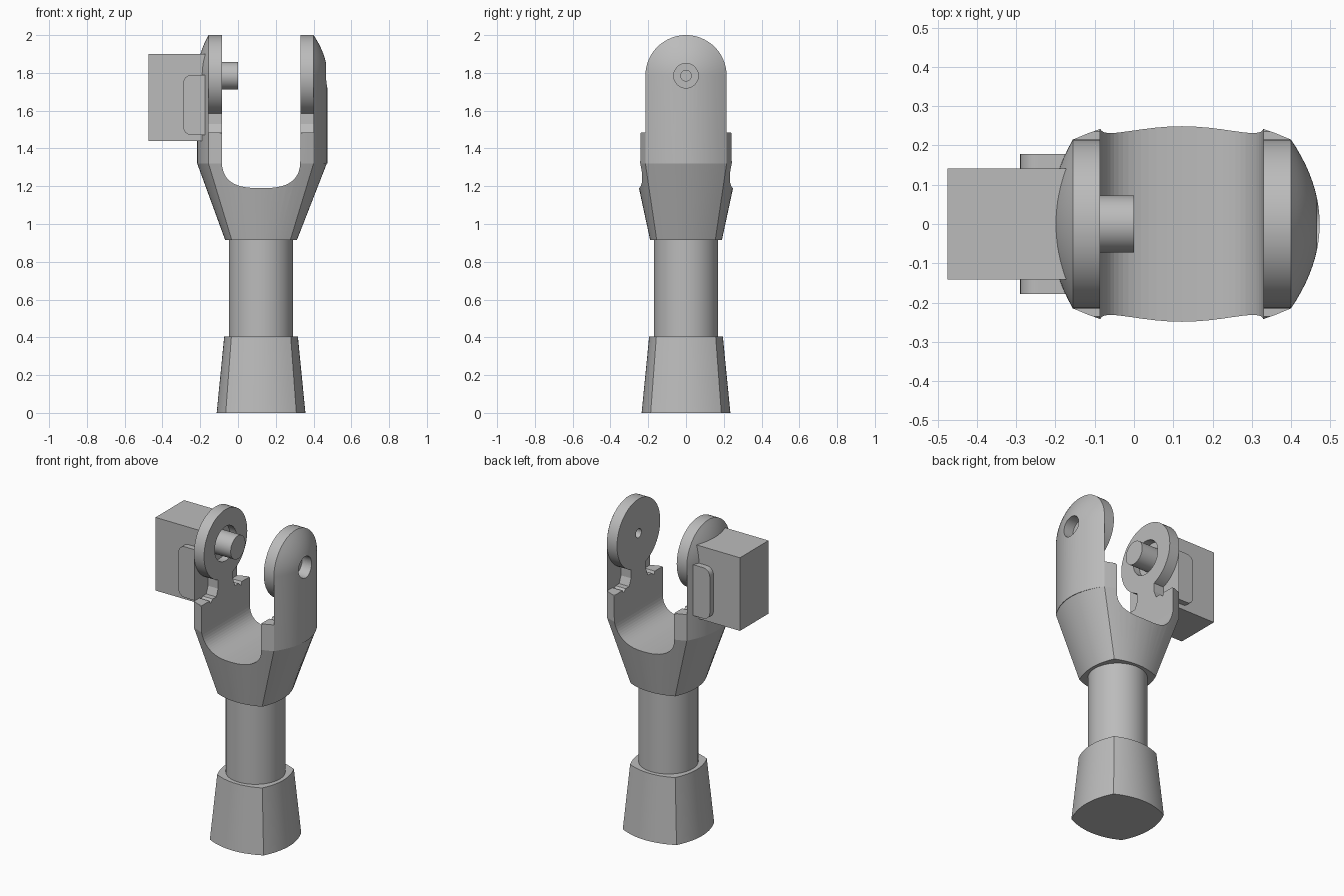
import bpy, bmesh, math
from mathutils import Matrix

cube = bpy.data.objects.get("Cube")
if cube:
    bpy.data.objects.remove(cube, do_unlink=True)

CX = 0.122        # fork axis in x
PZ = 1.785        # pivot height
R = 0.215         # arm half width
CORNER = 0.278    # fork corner offset in x
GAP = 0.208       # half of the opening between the arms

grey = bpy.data.materials.new("mid_grey")
grey.use_nodes = True
grey.diffuse_color = (0.5, 0.5, 0.5, 1)
grey.node_tree.nodes["Principled BSDF"].inputs["Base Color"].default_value = (0.5, 0.5, 0.5, 1)


def finish(name, bm):
    bmesh.ops.remove_doubles(bm, verts=bm.verts, dist=1e-5)
    bmesh.ops.recalc_face_normals(bm, faces=bm.faces)
    mesh = bpy.data.meshes.new(name)
    bm.to_mesh(mesh)
    bm.free()
    mesh.materials.append(grey)
    obj = bpy.data.objects.new(name, mesh)
    bpy.context.collection.objects.link(obj)
    return obj


def loft(name, rings):
    """Skin equal-length rings of points and cap both ends."""
    bm = bmesh.new()
    rows = [[bm.verts.new(p) for p in ring] for ring in rings]
    n = len(rows[0])
    for a, b in zip(rows, rows[1:]):
        for i in range(n):
            j = (i + 1) % n
            bm.faces.new((a[i], a[j], b[j], b[i]))
    bm.faces.new(rows[0])
    bm.faces.new(rows[-1])
    return finish(name, bm)


def bulged(z, cx, cy, left, right, side, n=14):
    """Rectangle section whose four sides bow outwards."""
    pts = []
    for i in range(n):
        t = 2 * i / n - 1
        pts.append((cx * t, -cy - side * (1 - t * t)))
    for i in range(n):
        t = 2 * i / n - 1
        pts.append((cx + right * (1 - t * t), cy * t))
    for i in range(n):
        t = 1 - 2 * i / n
        pts.append((cx * t, cy + side * (1 - t * t)))
    for i in range(n):
        t = 1 - 2 * i / n
        pts.append((-cx - left * (1 - t * t), cy * t))
    return [(CX + x, y, z) for x, y in pts]


def prism_x(name, yz, x0, x1):
    return loft(name, [[(x, y, z) for y, z in yz] for x in (x0, x1)])


def prism_y(name, xz, y0, y1):
    return loft(name, [[(x, y, z) for x, z in xz] for y in (y0, y1)])


def disc_x(name, r, x0, x1, n=64):
    ring = [(r * math.cos(2 * math.pi * i / n), PZ + r * math.sin(2 * math.pi * i / n)) for i in range(n)]
    return prism_x(name, ring, x0, x1)


def cut(obj, *cutters):
    for c in cutters:
        c.hide_render = True
        c.hide_viewport = True
        mod = obj.modifiers.new("cut", 'BOOLEAN')
        mod.operation = 'DIFFERENCE'
        mod.solver = 'EXACT'
        mod.object = c


def arm_shell(name, side, bulge, steps=10, n=40):
    """Outer arm plate: bowed below the pivot, domed round it."""
    bm = bmesh.new()
    rows = []
    for k in range(steps + 1):
        s = k / steps
        x = CX + side * (CORNER + bulge * (1 - s * s))
        yz = [(s * R, 1.32)]
        yz += [(s * R * math.cos(math.pi * i / n), PZ + s * R * math.sin(math.pi * i / n)) for i in range(n + 1)]
        yz += [(-s * R, 1.32)]
        rows.append([bm.verts.new((x, y, z)) for y, z in yz])
    for a, b in zip(rows, rows[1:]):
        for i in range(len(a) - 1):
            bm.faces.new((a[i], a[i + 1], b[i + 1], b[i]))
    bm.faces.new(rows[-1])
    bm.faces.new([r[0] for r in rows] + [r[-1] for r in rows[:0:-1]])
    return finish(name, bm)


parts = []

# Foot and column
parts.append(loft("foot", [bulged(0, .187, .187, .048, .048, .048),
                           bulged(.405, .157, .157, .038, .038, .038)]))
circle = [(CX + .17 * math.cos(math.pi * i / 32), .17 * math.sin(math.pi * i / 32)) for i in range(64)]
parts.append(loft("column", [[(x, y, z) for x, y in circle] for z in (.38, .93)]))

# Fork body and front/back lobes
fork = loft("fork_body", [bulged(.915, .155, .155, .035, .035, .035),
                          bulged(1.32, CORNER, R, .06, .07, .062)])
lobes = loft("fork_lobes", [bulged(z, CORNER, R, 0, 0, .062) for z in (1.32, 1.485)])
parts += [fork, lobes]

# U-shaped opening
m = 32
arc = []
for i in range(m + 1):
    a = math.pi * i / m
    c, s = math.cos(a), math.sin(a)
    arc.append((CX - GAP * math.copysign(abs(c) ** .72, c), 1.35 - .16 * s ** .72))
opening = prism_y("opening_cutter", arc + [(CX + GAP, 1.7), (CX - GAP, 1.7)], -.5, .5)
cut(fork, opening)
cut(lobes, opening)

# Notches beside the necks and eased outer lobe tops
for s in (-1, 1):
    notch = [(.08, 1.53), (.15, 1.465), (.185, 1.53)]
    ease = [(.225, 1.5), (.27, 1.5), (.27, 1.44)]
    for shape in (notch, ease):
        cut(lobes, prism_x("lobe_cutter", [(s * y, z) for y, z in shape], -.6, .8))

# Arms: shell, neck and pivot disc on each side
for side, label, bulge in ((-1, "right", .06), (1, "left", .073)):
    x_in, x_out = CX + side * GAP, CX + side * CORNER
    shell = arm_shell(label + "_arm_shell", side, bulge)
    disc = disc_x(label + "_pivot_disc", R, x_in, x_out)
    neck = prism_x(label + "_neck", [(-.095, 1.48), (.095, 1.48), (.075, 1.53), (.075, 1.6),
                                     (-.075, 1.6), (-.075, 1.53)], x_in, x_out)
    parts += [shell, disc, neck]
    if side > 0:
        cut(shell, disc_x("bore_cutter", .065, x_out - .05, x_out + .2))
        cut(disc, disc_x("pin_hole_cutter", .028, x_in - .1, x_out + .1))
    else:
        cut(disc, disc_x("recess_cutter", .108, x_in - .045, x_in + .1))

# Pivot pin
parts.append(disc_x("pivot_pin", .073, -.15, 0))

# Side housing with rounded cheek plates
parts.append(prism_x("housing", [(-.142, 1.44), (.142, 1.44), (.142, 1.9), (-.142, 1.9)], -.475, -.168))
rr = .045
plate = [(-.166, 1.47)]
for cz, a0 in ((1.47 + rr, 270), (1.79 - rr, 180)):
    for i in range(9):
        a = math.radians(a0 - 90 * i / 8)
        plate.append((-.29 + rr + rr * math.cos(a), cz + rr * math.sin(a)))
plate.append((-.166, 1.79))
for s, label in ((-1, "front"), (1, "back")):
    parts.append(prism_y(label + "_cheek_plate", plate, s * .135, s * .178))

# Smooth shading with sharp edges kept
bpy.ops.object.select_all(action='DESELECT')
for p in parts:
    p.select_set(True)
bpy.context.view_layer.objects.active = parts[0]
bpy.ops.object.shade_smooth_by_angle(angle=math.radians(18))
